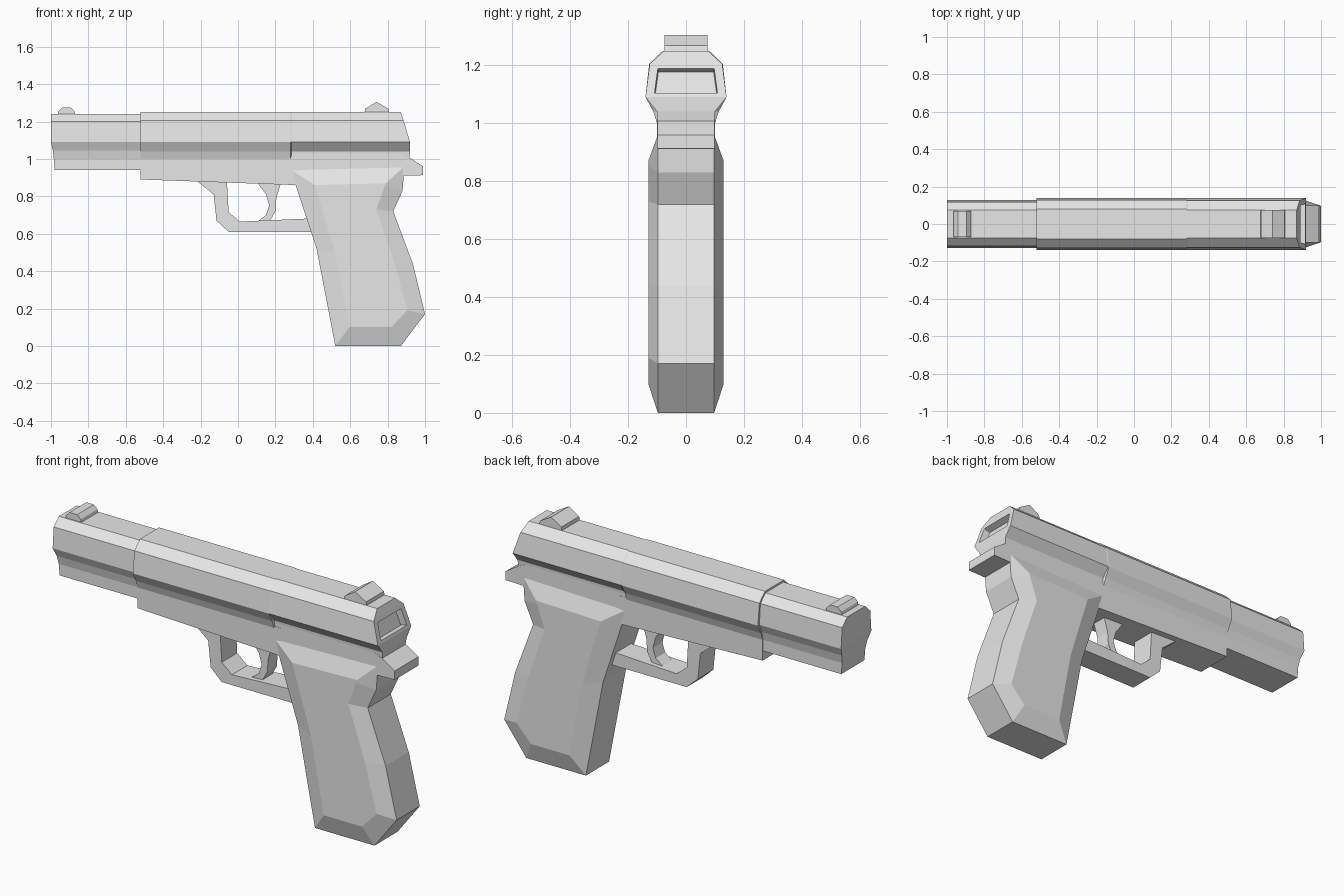
import bpy
import bmesh

cube = bpy.data.objects.get("Cube")
if cube:
    bpy.data.objects.remove(cube, do_unlink=True)

GREY = (0.8, 0.8, 0.8, 1)
grey = bpy.data.materials.new("light grey")
grey.use_nodes = True
grey.diffuse_color = GREY
grey.node_tree.nodes["Principled BSDF"].inputs["Base Color"].default_value = GREY


def skin(name, rings, strip_caps=False, edit=None):
    """Bridge equal-length rings of points into a closed flat-shaded solid."""
    bm = bmesh.new()
    loops = [[bm.verts.new(p) for p in ring] for ring in rings]
    n = len(loops[0])
    for a, b in zip(loops, loops[1:]):
        for i in range(n):
            j = (i + 1) % n
            bm.faces.new((a[i], a[j], b[j], b[i]))
    for cap in (loops[0], loops[-1]):
        if strip_caps:  # mirrored rings: one flat strip per height step
            for i in range(n // 2 - 1):
                bm.faces.new((cap[i], cap[i + 1], cap[n - 2 - i], cap[n - 1 - i]))
        else:
            bm.faces.new(cap)
    bmesh.ops.recalc_face_normals(bm, faces=bm.faces)
    if edit:
        edit(bm)
    mesh = bpy.data.meshes.new(name)
    bm.to_mesh(mesh)
    bm.free()
    mesh.materials.append(grey)
    obj = bpy.data.objects.new(name, mesh)
    bpy.context.collection.objects.link(obj)
    return obj


def plate(name, outline, half_width):
    """Side outline (x, z) given thickness across y."""
    return skin(name, [[(x, y, z) for x, z in outline] for y in (-half_width, half_width)])


def section(xs, widths, heights):
    """Symmetric cross-section, top to bottom on one side and back up the other."""
    side = list(zip(xs, widths, heights))
    return [(x, -w, z) for x, w, z in side] + [(x, w, z) for x, w, z in reversed(side)]


# Slide, with a recess in its rear face
heights = [1.25, 1.205, 1.09, 1.04, 1.0]
front_widths = [0.08, 0.127, 0.14, 0.113, 0.1]
rear_widths = [0.075, 0.125, 0.14, 0.1, 0.097]


def rear_recess(bm):
    bm.normal_update()
    face = max((f for f in bm.faces if 1.1 < f.calc_center_median().z < 1.18),
               key=lambda f: f.calc_center_median().x)
    bmesh.ops.inset_individual(bm, faces=[face], thickness=0.022)
    for v in face.verts:
        v.co.y *= 0.88
    bmesh.ops.inset_individual(bm, faces=[face], thickness=0.003, depth=-0.035)


skin("slide", [
    section([-0.52] * 5, front_widths, heights),
    section([0.28] * 5, front_widths, heights),
    section([0.285] * 5, rear_widths, heights),
    section([0.87, 0.885, 0.92, 0.92, 0.915], rear_widths, heights),
], strip_caps=True, edit=rear_recess)

# Barrel shroud in front of the slide
shroud_heights = [1.24, 1.2, 1.09, 1.045, 1.0, 0.94]
shroud_widths = [0.075, 0.118, 0.127, 0.107, 0.097, 0.097]
skin("barrel_shroud", [
    section([-1, -1, -1, -0.99, -0.985, -0.98], shroud_widths, shroud_heights),
    section([-0.5] * 6, shroud_widths, shroud_heights),
], strip_caps=True)

# Lower frame and rear tang
plate("frame", [(-0.52, 0.89), (0.32, 0.86), (0.32, 1.01), (-0.52, 1.01)], 0.1)
plate("rear_tang", [(0.28, 0.88), (0.28, 1.03), (0.86, 1.03), (0.92, 1.005),
                    (0.99, 0.96), (0.99, 0.913), (0.88, 0.91)], 0.099)

# Grip: an edge ring on each side and a raised, smaller ring outside it
edge = [(0.28, 0.945), (0.42, 0.52), (0.52, 0), (0.87, 0), (1, 0.17),
        (0.935, 0.44), (0.83, 0.72), (0.88, 0.83), (0.89, 0.96)]
panel = [(0.41, 0.86), (0.52, 0.5), (0.595, 0.1), (0.82, 0.1), (0.905, 0.19),
         (0.835, 0.45), (0.74, 0.73), (0.785, 0.855), (0.79, 0.87)]
skin("grip", [[(x, y, z) for x, z in ring] for ring, y in
              ((panel, -0.13), (edge, -0.097), (edge, 0.097), (panel, 0.13))])

# Trigger and its guard
plate("trigger_guard", [(-0.23, 0.89), (-0.13, 0.81), (-0.115, 0.67), (-0.05, 0.61),
                        (0.42, 0.61), (0.42, 0.683), (0.01, 0.665), (-0.05, 0.715),
                        (-0.06, 0.89)], 0.065)
plate("trigger", [(0.09, 0.89), (0.15, 0.81), (0.167, 0.75), (0.15, 0.7), (0.11, 0.67),
                  (0.17, 0.668), (0.2, 0.72), (0.205, 0.79), (0.235, 0.89)], 0.04)

# Sights
plate("front_sight", [(-0.965, 1.235), (-0.96, 1.255), (-0.94, 1.275), (-0.895, 1.275),
                      (-0.875, 1.255), (-0.87, 1.235)], 0.07)
plate("rear_sight", [(0.675, 1.24), (0.68, 1.268), (0.74, 1.305), (0.805, 1.268),
                     (0.81, 1.24)], 0.075)
